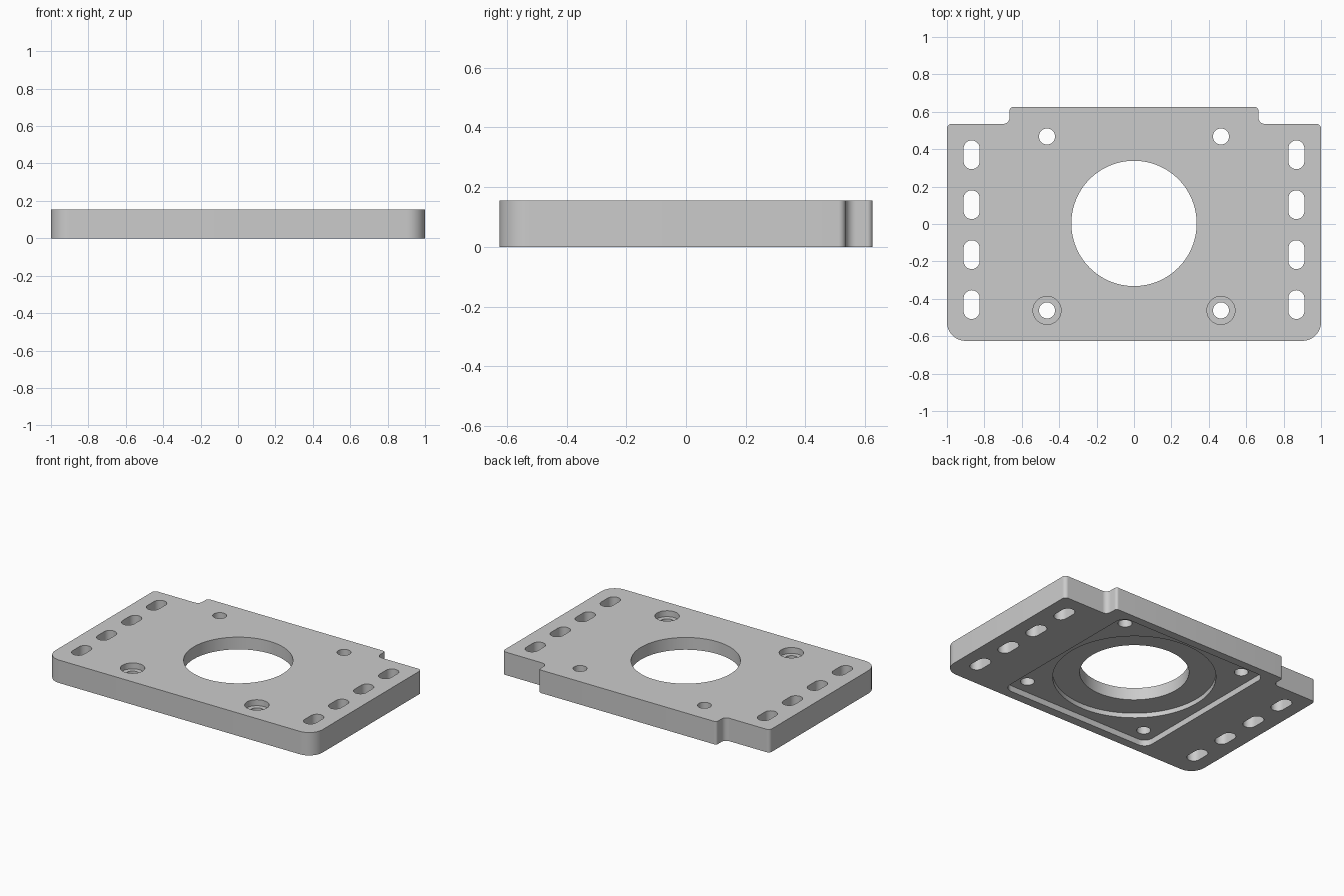
import bpy, bmesh
from math import radians, pi, cos, sin
from mathutils import Vector

cube = bpy.data.objects.get("Cube")
if cube:
    bpy.data.objects.remove(cube, do_unlink=True)

THICK = 0.155
MID_Y = 0.003
BOLT = 0.465

metal = bpy.data.materials.new("plain grey metal")
metal.use_nodes = True
GREY = (0.6, 0.6, 0.6, 1)
metal.diffuse_color = GREY
metal.node_tree.nodes["Principled BSDF"].inputs["Base Color"].default_value = GREY


def rounded(corners, steps=10):
    """Round each (x, y, radius) corner of a polygon with a tangent arc."""
    out = []
    for i, (x, y, r) in enumerate(corners):
        p = Vector((x, y))
        a = (Vector(corners[i - 1][:2]) - p).normalized()
        b = (Vector(corners[(i + 1) % len(corners)][:2]) - p).normalized()
        half = a.angle(b) / 2
        start, end = p + a * r, p + b * r
        centre = p + (a + b).normalized() * (r / cos(half))
        u, v = start - centre, end - centre
        for k in range(steps + 1):
            t = k / steps * pi / 2
            out.append(centre + u * cos(t) + v * sin(t))
    return out


def circle(x, y, r, n=64):
    return [Vector((x + r * cos(2 * pi * k / n), y + r * sin(2 * pi * k / n))) for k in range(n)]


def slot(x, y, r, half, n=16):
    """Upright slot with round ends."""
    pts = []
    for base, cy in ((0, y + half - r), (pi, y - half + r)):
        for k in range(n + 1):
            t = base + pi * k / n
            pts.append(Vector((x + r * cos(t), cy + r * sin(t))))
    return pts


def prism(name, outline, z0, z1):
    bm = bmesh.new()
    face = bm.faces.new([bm.verts.new((p.x, p.y, z0)) for p in outline])
    top = bmesh.ops.extrude_face_region(bm, geom=[face])["geom"]
    for v in top:
        if isinstance(v, bmesh.types.BMVert):
            v.co.z = z1
    bmesh.ops.recalc_face_normals(bm, faces=bm.faces)
    mesh = bpy.data.meshes.new(name)
    bm.to_mesh(mesh)
    bm.free()
    mesh.materials.append(metal)
    obj = bpy.data.objects.new(name, mesh)
    bpy.context.collection.objects.link(obj)
    return obj


# Plate outline: right half, then mirrored to the other side
side = [(1, -0.625, 0.1), (1, 0.535, 0.025), (0.665, 0.535, 0.035), (0.665, 0.625, 0.018)]
plate = prism("mounting_plate", rounded(side + [(-x, y, r) for x, y, r in reversed(side)]), 0, THICK)
bpy.context.view_layer.objects.active = plate
plate.select_set(True)


def cut(outline, z0, z1):
    cutter = prism("cutter", outline, z0, z1)
    cutter.hide_render = True
    mod = plate.modifiers.new("cut", "BOOLEAN")
    mod.operation = "DIFFERENCE"
    mod.solver = "EXACT"
    mod.object = cutter
    bpy.ops.object.modifier_apply(modifier=mod.name)
    bpy.data.objects.remove(cutter, do_unlink=True)


LOW, HIGH = -0.1, THICK + 0.1

# Underside: square flange recess and deeper round recess
h = 0.567
cut(rounded([(h, MID_Y - h, 0.06), (h, MID_Y + h, 0.06),
             (-h, MID_Y + h, 0.06), (-h, MID_Y - h, 0.06)]), LOW, 0.04)
cut(circle(0, MID_Y, 0.5, 96), LOW, 0.072)

# Central bore
cut(circle(0, MID_Y, 0.335, 96), LOW, HIGH)

for s in (-1, 1):
    # Bolt holes, the front pair counterbored from the top
    for t in (-1, 1):
        cut(circle(s * BOLT, MID_Y + t * BOLT, 0.043, 32), LOW, HIGH)
    cut(circle(s * BOLT, MID_Y - BOLT, 0.075, 48), THICK - 0.04, HIGH)
    # Row of side slots
    for i in range(4):
        cut(slot(s * 0.868, 0.37 - i * 0.267, 0.043, 0.077), LOW, HIGH)

bpy.ops.object.shade_smooth_by_angle(angle=radians(30))
